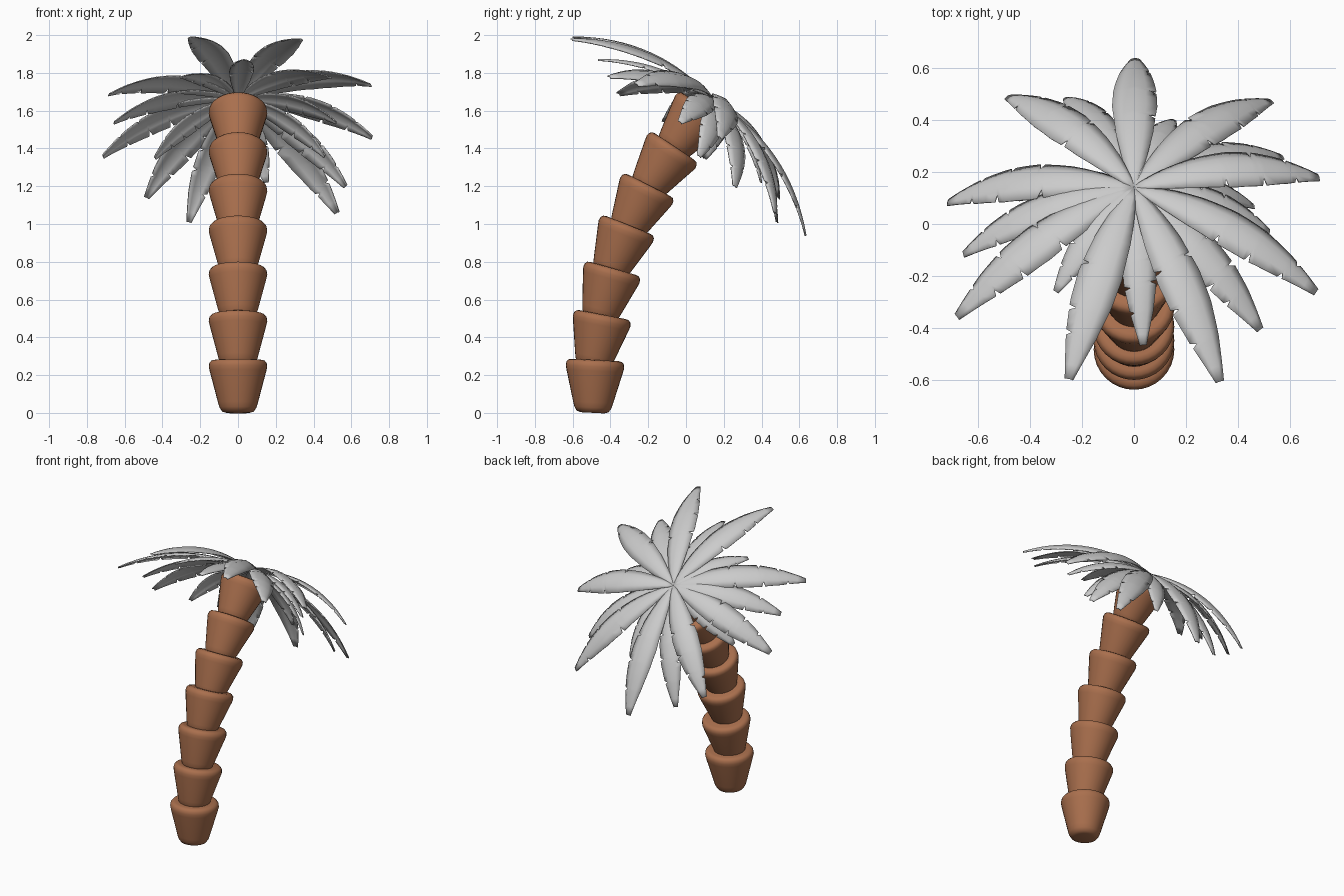
import bpy, bmesh, math, random
from mathutils import Vector, Matrix

if "Cube" in bpy.data.objects:
    bpy.data.objects.remove(bpy.data.objects["Cube"])

random.seed(4)
bark = bpy.data.materials.new("bark")
bark.diffuse_color = (0.40, 0.16, 0.075, 1)
bark.use_nodes = True
bark.node_tree.nodes["Principled BSDF"].inputs["Base Color"].default_value = bark.diffuse_color


def finish(bm, name, material=None, angle=40):
    bmesh.ops.recalc_face_normals(bm, faces=bm.faces)
    mesh = bpy.data.meshes.new(name)
    bm.to_mesh(mesh)
    bm.free()
    obj = bpy.data.objects.new(name, mesh)
    bpy.context.collection.objects.link(obj)
    if material:
        mesh.materials.append(material)
    bpy.ops.object.select_all(action='DESELECT')
    obj.select_set(True)
    bpy.context.view_layer.objects.active = obj
    bpy.ops.object.shade_smooth_by_angle(angle=math.radians(angle))
    return obj


# Trunk: tapered cups with rounded rims, leaning further back as they rise
CUP = [(0, 0), (0.062, 0), (0.084, 0.007), (0.098, 0.028), (0.106, 0.055),
       (0.15, 0.222), (0.155, 0.245), (0.152, 0.264), (0.142, 0.276),
       (0.125, 0.28), (0, 0.28)]


def trunk_segment(index, y, z, tilt):
    bm = bmesh.new()
    verts = [bm.verts.new((r, 0, h - 0.28)) for r, h in CUP]
    edges = [bm.edges.new(pair) for pair in zip(verts, verts[1:])]
    bmesh.ops.spin(bm, geom=verts + edges, cent=(0, 0, 0), axis=(0, 0, 1),
                   angle=math.tau, steps=32, use_duplicate=False)
    bmesh.ops.remove_doubles(bm, verts=bm.verts, dist=1e-5)
    bm.transform(Matrix.Translation((0, y, z))
                 @ Matrix.Rotation(-math.radians(tilt), 4, 'X'))
    finish(bm, f"trunk_segment_{index}", bark)


SEGMENTS = [(-0.48, 0.28, 3), (-0.44, 0.52, 11), (-0.385, 0.765, 16),
            (-0.305, 0.995, 22), (-0.195, 1.205, 27), (-0.06, 1.41, 34),
            (0.088, 1.615, 37)]
for i, seg in enumerate(SEGMENTS):
    trunk_segment(i + 1, *seg)

# Fronds: arched, creased blades with small cuts in the edges
ROOT = Vector((0, 0.14, 1.66))
UP = Vector((0, math.sin(math.radians(38)), math.cos(math.radians(38))))
WIDTH = [(0, 0.008), (0.15, 0.045), (0.3, 0.07), (0.5, 0.086), (0.65, 0.081),
         (0.8, 0.06), (0.92, 0.034), (1, 0.016)]


def half_width(t):
    for (a, wa), (b, wb) in zip(WIDTH, WIDTH[1:]):
        if t <= b:
            return wa + (wb - wa) * (t - a) / (b - a)
    return WIDTH[-1][1]


def frond(index, tip, wide, bow):
    chord = Vector(tip) - ROOT
    length = chord.length
    along = chord.normalized()
    side = along.cross(UP).normalized()
    lift = side.cross(along)
    cuts = {s: [t + random.uniform(-0.04, 0.04) for t in (0.45, 0.65, 0.83)]
            for s in (-1, 1)}
    rows = {i / 16: {} for i in range(17)}
    for s in cuts:
        for c in cuts[s]:
            for t in [t for t in rows if abs(t - c) < 0.022]:
                del rows[t]
            rows.update({c - 0.012: {}, c + 0.012: {}})
            rows[c] = {s: 0.62}
    bm = bmesh.new()
    previous = None
    for t in sorted(rows):
        w = half_width(t) * wide
        line = []
        for u in (-1, -0.5, 0, 0.5, 1):
            s = (u > 0) - (u < 0)
            k = u * rows[t].get(s, 1)
            drop = 0.3 * w * abs(k) ** 1.4
            line.append(bm.verts.new(
                ROOT + along * (length * t) + side * (k * w)
                + lift * (4 * bow * t * (1 - t) - drop)))
        if previous:
            for j in range(4):
                bm.faces.new((previous[j], previous[j + 1],
                              line[j + 1], line[j]))
        previous = line
    obj = finish(bm, f"frond_{index}")
    mod = obj.modifiers.new("thickness", 'SOLIDIFY')
    mod.thickness = 0.006
    mod.offset = 0


# Tip position, width factor, arch height
FRONDS = [((0.005, 0.635, 0.94), 1.0, 0.10), ((0.525, 0.475, 1.06), 1.0, 0.10),
          ((0.57, 0.26, 1.20), 0.95, 0.09), ((0.71, 0.18, 1.46), 1.0, 0.10),
          ((0.46, 0.07, 1.36), 0.8, 0.07), ((0.52, -0.03, 1.54), 0.85, 0.07),
          ((0.70, -0.26, 1.74), 1.0, 0.10), ((0.485, -0.405, 1.78), 0.95, 0.08),
          ((0.33, -0.605, 1.98), 1.0, 0.09), ((0.035, -0.465, 1.87), 0.75, 0.06),
          ((-0.25, -0.595, 1.99), 1.0, 0.09), ((-0.30, -0.26, 1.78), 0.7, 0.06),
          ((-0.68, -0.355, 1.69), 1.0, 0.10), ((-0.655, -0.115, 1.54), 0.9, 0.09),
          ((-0.715, 0.085, 1.36), 1.0, 0.10), ((-0.44, 0.10, 1.35), 0.8, 0.07),
          ((-0.485, 0.49, 1.14), 1.0, 0.10), ((-0.26, 0.485, 1.01), 0.85, 0.09),
          ((0.15, 0.40, 1.22), 0.75, 0.06)]
for i, args in enumerate(FRONDS):
    frond(i + 1, *args)
